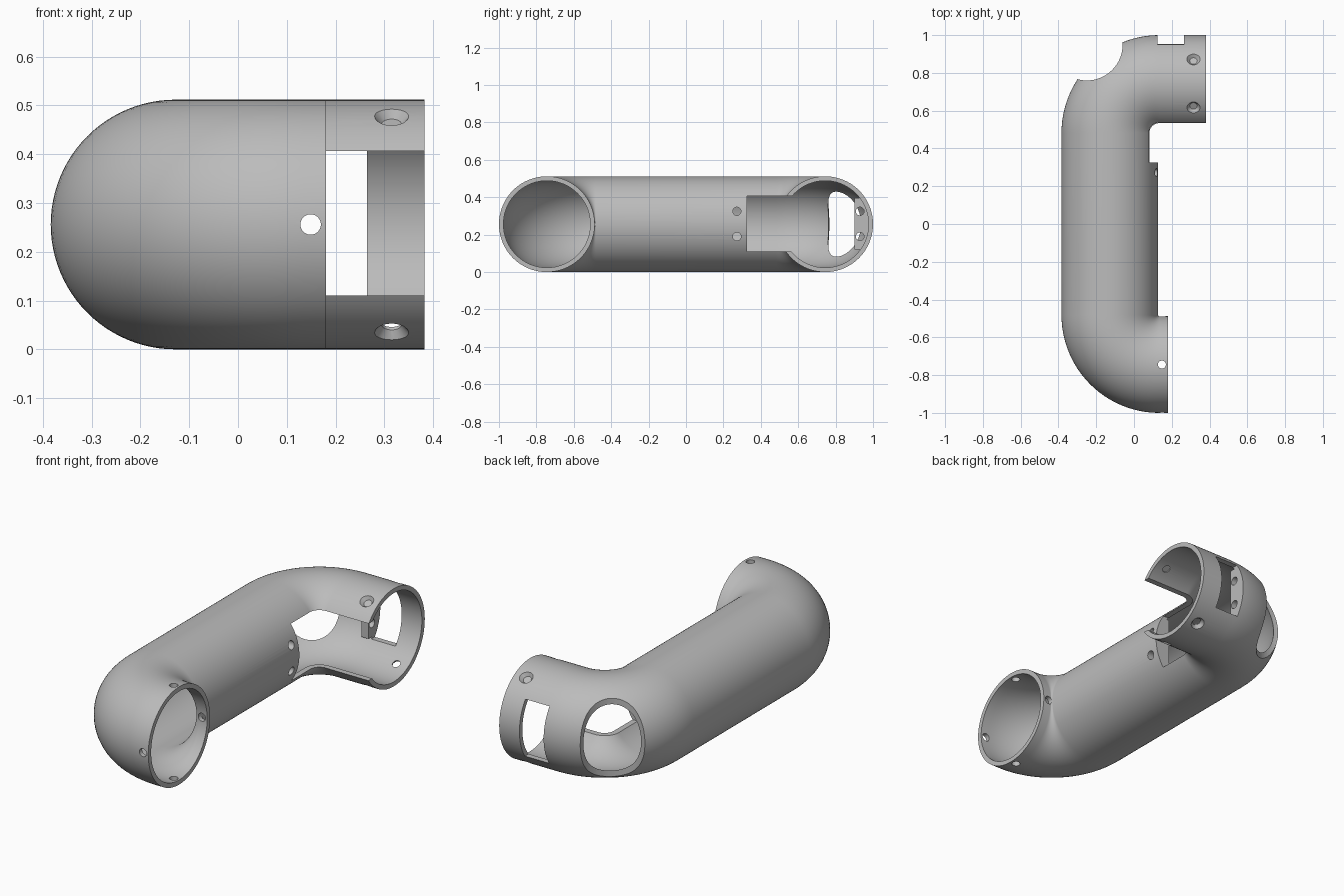
import bpy, bmesh
from math import sin, cos, pi, radians
from mathutils import Vector, Matrix

if "Cube" in bpy.data.objects:
    bpy.data.objects.remove(bpy.data.objects["Cube"])

R_OUT, R_IN, BEND = 0.256, 0.232, 0.262
MAIN_X, LEG_Y, MID_Z = -0.128, 0.744, 0.256
SEG = 96

grey = bpy.data.materials.new("plain grey")
grey.use_nodes = True
grey.diffuse_color = (0.5, 0.5, 0.5, 1)
grey.node_tree.nodes["Principled BSDF"].inputs["Base Color"].default_value = (0.5, 0.5, 0.5, 1)


def finish(bm, name):
    bmesh.ops.recalc_face_normals(bm, faces=bm.faces)
    mesh = bpy.data.meshes.new(name)
    bm.to_mesh(mesh)
    bm.free()
    mesh.materials.append(grey)
    ob = bpy.data.objects.new(name, mesh)
    bpy.context.collection.objects.link(ob)
    return ob


def box(name, x, y, z):
    bm = bmesh.new()
    centre = Vector([(a + b) / 2 for a, b in (x, y, z)])
    size = [b - a for a, b in (x, y, z)]
    bmesh.ops.create_cube(bm, size=1, matrix=Matrix.Translation(centre) @ Matrix.Diagonal(size + [1]))
    return finish(bm, name)


def rod(name, start, end, r1, r2=None, seg=32):
    start, end = Vector(start), Vector(end)
    axis = end - start
    turn = axis.to_track_quat('Z', 'Y').to_matrix().to_4x4()
    bm = bmesh.new()
    bmesh.ops.create_cone(bm, cap_ends=True, segments=seg, radius1=r1,
                          radius2=r1 if r2 is None else r2, depth=axis.length,
                          matrix=Matrix.Translation((start + end) / 2) @ turn)
    return finish(bm, name)


def combine(ob, other, operation='DIFFERENCE'):
    other.hide_render = True
    mod = ob.modifiers.new("combine", 'BOOLEAN')
    mod.operation, mod.object, mod.solver = operation, other, 'EXACT'
    bpy.context.view_layer.objects.active = ob
    bpy.ops.object.modifier_apply(modifier=mod.name)
    bpy.data.objects.remove(other)


# Centre line: front leg, bend, main run, bend, back leg
def centre_line():
    cx, cy = MAIN_X + BEND, LEG_Y - BEND
    path = [((0.18, -LEG_Y), pi * 1.5)]
    steps = 24
    for sign in (-1, 1):
        for i in range(steps + 1):
            a = pi / 2 * i / steps
            a = pi * 1.5 - a if sign < 0 else pi - a
            path.append(((cx + BEND * cos(a), sign * cy + BEND * sin(a)), a))
    path.append(((0.382, LEG_Y), pi / 2))
    return path


# Bent pipe, outer skin and bore joined by end rings
path = centre_line()
bm = bmesh.new()
rings = []
for radius, line in ((R_OUT, path), (R_IN, path[::-1])):
    for (x, y), a in line:
        ring = []
        for k in range(SEG):
            t = 2 * pi * k / SEG
            d = radius * cos(t)
            ring.append(bm.verts.new((x + d * cos(a), y + d * sin(a), MID_Z + radius * sin(t))))
        rings.append(ring)
for i, ring in enumerate(rings):
    nxt = rings[(i + 1) % len(rings)]
    for k in range(SEG):
        j = (k + 1) % SEG
        bm.faces.new((ring[k], ring[j], nxt[j], nxt[k]))
pipe = finish(bm, "bent_pipe")

# Screw plate in the back leg and screw pad in the main run
plate = box("screw_plate", (0.085, 0.13), (0.9, 1.05), (0.12, 0.395))
combine(plate, rod("leg_core", (0, LEG_Y, MID_Z), (0.3, LEG_Y, MID_Z), 0.246, seg=SEG), 'INTERSECT')
pad = box("screw_pad", (0.045, 0.2), (0.2, 0.33), (0.12, 0.395))
combine(pad, rod("main_core", (MAIN_X, 0, MID_Z), (MAIN_X, 0.5, MID_Z), 0.246, seg=SEG), 'INTERSECT')
for part in (plate, pad):
    combine(pipe, part, 'UNION')

# Access opening on the inner side, latch slot at the back, round corner opening
combine(pipe, box("access_cutter", (-0.05, 0.6), (0.325, 0.8), (0.11, 0.407)))
combine(pipe, box("slot_cutter", (0.125, 0.265), (0.86, 1.2), (0.11, 0.407)))
combine(pipe, rod("corner_cutter", (-0.25, 0.95, -0.2), (-0.25, 0.95, 0.8), 0.19, seg=64))

# Screw holes beside the access opening
for z in (0.19, 0.325):
    combine(pipe, rod("plate_hole", (0.03, 0.93, z), (0.2, 0.93, z), 0.022))
    combine(pipe, rod("pad_hole", (0, 0.272, z), (0.2, 0.272, z), 0.022))

# Cross holes in the front leg
combine(pipe, rod("vertical_hole", (0.148, -LEG_Y, -0.1), (0.148, -LEG_Y, 0.6), 0.021))
combine(pipe, rod("level_hole", (0.149, -1.1, MID_Z), (0.149, -0.45, MID_Z), 0.021))

# Countersunk radial holes in the back leg
for angle in (60, 120, 240, 300):
    out = Vector((0, cos(radians(angle)), sin(radians(angle))))
    base = Vector((0.315, LEG_Y, MID_Z))
    combine(pipe, rod("screw_hole", base + out * 0.2, base + out * 0.3, 0.02))
    combine(pipe, rod("countersink", base + out * 0.238, base + out * 0.262, 0.02, 0.04))

bpy.ops.object.select_all(action='DESELECT')
pipe.select_set(True)
bpy.context.view_layer.objects.active = pipe
bpy.ops.object.shade_smooth_by_angle(angle=radians(30))
